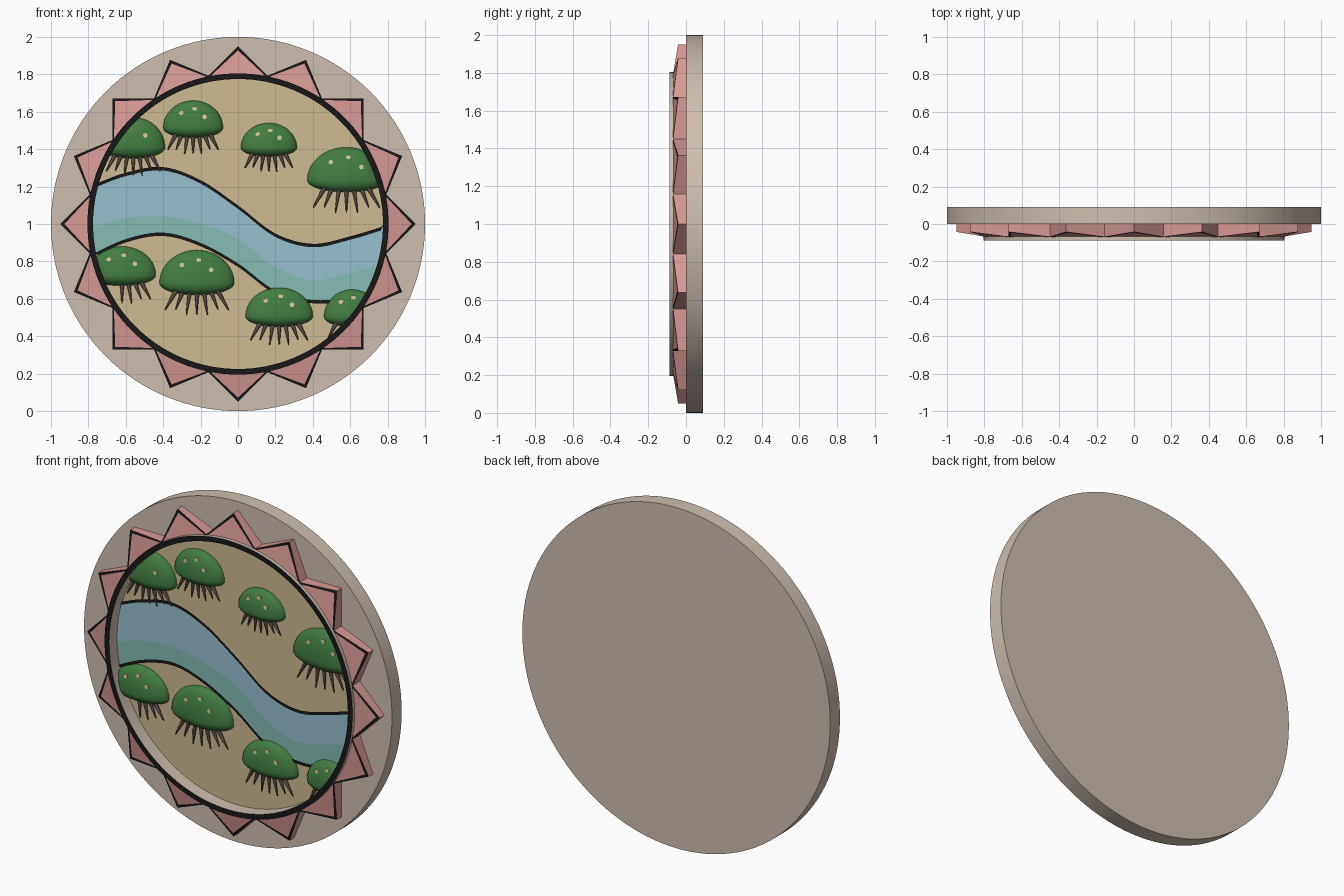
import bpy, bmesh, math
from mathutils import Matrix, Vector

if "Cube" in bpy.data.objects:
    bpy.data.objects.remove(bpy.data.objects["Cube"])

CENTRE = Vector((0, 0, 1))
INNER = 0.78          # radius of the recessed picture
SAND_Y = -0.01


def material(name, r, g, b):
    def lin(c):
        return (c / 255 / 12.92) if c < 11 else ((c / 255 + 0.055) / 1.055) ** 2.4
    colour = (lin(r), lin(g), lin(b), 1)
    m = bpy.data.materials.new(name)
    m.use_nodes = True
    m.diffuse_color = colour
    node = m.node_tree.nodes["Principled BSDF"]
    node.inputs["Base Color"].default_value = colour
    node.inputs["Roughness"].default_value = 0.8
    return m


STONE = material("stone_beige", 206, 191, 176)
SAND = material("sand", 205, 187, 146)
BLACK = material("outline_black", 24, 24, 24)
PINK = material("petal_pink", 216, 154, 150)
WATER = material("water_blue", 152, 193, 206)
TEAL = material("shallow_teal", 133, 188, 179)
GREEN = material("bush_green", 66, 124, 66)
BROWN = material("root_brown", 98, 82, 78)
CREAM = material("spot_cream", 222, 208, 160)


def finish(name, bm, mats, angle=None):
    mesh = bpy.data.meshes.new(name)
    bm.to_mesh(mesh)
    bm.free()
    obj = bpy.data.objects.new(name, mesh)
    bpy.context.collection.objects.link(obj)
    for m in mats:
        mesh.materials.append(m)
    if angle:
        bpy.ops.object.select_all(action='DESELECT')
        obj.select_set(True)
        bpy.context.view_layer.objects.active = obj
        bpy.ops.object.shade_smooth_by_angle(angle=math.radians(angle))
    return obj


def disc(bm, radius, front, back, centre=CENTRE, segments=128):
    place = Matrix.Translation((centre.x, (front + back) / 2, centre.z))
    bmesh.ops.create_cone(bm, cap_ends=True, segments=segments, radius1=radius,
                          radius2=radius, depth=back - front,
                          matrix=place @ Matrix.Rotation(math.pi / 2, 4, 'X'))


# Round back plate and sand floor
bm = bmesh.new()
disc(bm, 1, 0, 0.09)
finish("back_plate", bm, [STONE], 40)
bm = bmesh.new()
disc(bm, INNER + 0.01, SAND_Y, 0.01)
finish("sand_floor", bm, [SAND], 40)

# Raised ring with a black front face
bm = bmesh.new()
section = [(0.775, 0.005), (0.775, -0.088), (0.805, -0.088), (0.805, 0.005)]
verts = [bm.verts.new((r, y, 1)) for r, y in section]
edges = [bm.edges.new((verts[i], verts[(i + 1) % 4])) for i in range(4)]
bmesh.ops.spin(bm, geom=verts + edges, cent=CENTRE, axis=(0, 1, 0),
               angle=math.tau, steps=128, use_merge=True)
bmesh.ops.remove_doubles(bm, verts=bm.verts, dist=0.0001)
bmesh.ops.recalc_face_normals(bm, faces=bm.faces)
for f in bm.faces:
    f.material_index = int(f.normal.y < -0.9)
finish("picture_ring", bm, [STONE, BLACK], 40)

# Sixteen pointed petals, sloping down to the tip
for k in range(16):
    bm = bmesh.new()
    turn = Matrix.Translation(CENTRE) @ Matrix.Rotation(k * math.tau / 16, 4, 'Y')
    outline = [(0.785, -0.165, -0.07), (0.785, 0.165, -0.07), (0.95, 0, -0.042)]
    front = [bm.verts.new(turn @ Vector((r, y, t))) for r, t, y in outline]
    back = [bm.verts.new(turn @ Vector((r, 0.005, t))) for r, t, y in outline]
    face = bm.faces.new(front)
    bm.faces.new(back[::-1])
    for i in range(3):
        j = (i + 1) % 3
        bm.faces.new((front[j], front[i], back[i], back[j]))
    bmesh.ops.recalc_face_normals(bm, faces=bm.faces)
    rim = bmesh.ops.inset_region(bm, faces=[face], thickness=0.022, depth=0)
    for f in rim["faces"]:
        f.material_index = 1
    finish("petal_%02d" % (k + 1), bm, [PINK, BLACK])


# River: heights sampled every 0.2 across the picture
def smooth_line(points):
    def height(x):
        s = (x + 0.8) / 0.2
        i = max(0, min(len(points) - 2, int(s)))
        t = s - i
        b, c = points[i], points[i + 1]
        a = points[i - 1] if i else 2 * b - c
        d = points[i + 2] if i + 2 < len(points) else 2 * c - b
        return b + t / 2 * (c - a + t * (2 * a - 5 * b + 4 * c - d
                                         + t * (3 * (b - c) + d - a)))
    return height


bank_top = smooth_line([1.19, 1.265, 1.295, 1.225, 1.09, .94, .885, .925, .985])
shallows = smooth_line([.97, 1.03, 1.04, 1.0, .92, .77, .7, .74, .79])
bank_low = smooth_line([.82, .91, .945, .89, .78, .635, .585, .6, .65])


def strip(name, low, high, y, mat, steps=96):
    bm = bmesh.new()
    rows = []
    for i in range(steps + 1):
        x = INNER * (2 * i / steps - 1)
        lim = math.sqrt(max(0, INNER ** 2 - x * x))
        rows.append([bm.verts.new((x, y, max(1 - lim, min(1 + lim, h(x)))))
                     for h in (low, high)])
    for p, q in zip(rows, rows[1:]):
        bm.faces.new((p[0], q[0], q[1], p[1]))
    bmesh.ops.dissolve_degenerate(bm, dist=0.0001, edges=bm.edges)
    finish(name, bm, [mat])


strip("river_deep", shallows, bank_top, -0.015, WATER)
strip("river_shallow", bank_low, shallows, -0.015, TEAL)
for label, bank in (("upper", bank_top), ("lower", bank_low)):
    strip(label + "_bank_line", lambda x: bank(x) - 0.009,
          lambda x: bank(x) + 0.009, -0.02, BLACK)


# Bushes: a domed cap, cream spots and a fan of roots
def keep_inside(bm):
    for v in bm.verts:
        r = math.hypot(v.co.x, v.co.z - 1)
        if r > INNER:
            v.co.x *= INNER / r
            v.co.z = 1 + (v.co.z - 1) * INNER / r


def bush(number, x, half, top, bottom):
    waist = bottom + 0.27 * (top - bottom)
    depth = 0.06
    bm = bmesh.new()
    bmesh.ops.create_uvsphere(bm, u_segments=32, v_segments=20, radius=1)
    bmesh.ops.bisect_plane(bm, geom=bm.verts[:] + bm.edges[:] + bm.faces[:],
                           plane_co=(0, 0, 0), plane_no=(0, 1, 0), clear_outer=True)
    for v in bm.verts:
        tall = top - waist if v.co.z > 0 else waist - bottom
        v.co = (x + v.co.x * half, SAND_Y + v.co.y * depth, waist + v.co.z * tall)
    keep_inside(bm)
    finish("bush_%d" % number, bm, [GREEN], 60)

    bm = bmesh.new()
    for u, w in ((-0.4, 0.55), (0.05, 0.7), (0.38, 0.4)):
        px, pz = x + u * half, waist + w * (top - waist)
        if math.hypot(px, pz - 1) < INNER - 0.04:
            y = SAND_Y - depth * math.sqrt(1 - u * u - w * w)
            disc(bm, 0.013, y - 0.003, y + 0.006, Vector((px, 0, pz)), 8)
    finish("bush_%d_spots" % number, bm, [CREAM])

    bm = bmesh.new()
    for i in range(7):
        s = i / 3 - 1
        start = Vector((x + s * half * 0.55, -0.03, bottom + 0.025))
        end = Vector((x + s * half * 0.85, -0.022,
                      bottom - half * (0.6 - 0.2 * abs(s) - 0.08 * (i % 2))))
        way = end - start
        if math.hypot(end.x, end.z - 1) > INNER:
            continue
        place = (Matrix.Translation((start + end) / 2)
                 @ way.to_track_quat('Z', 'Y').to_matrix().to_4x4())
        bmesh.ops.create_cone(bm, cap_ends=True, segments=8, radius1=0.013,
                              radius2=0.003, depth=way.length, matrix=place)
    finish("bush_%d_roots" % number, bm, [BROWN], 50)


bushes = [(-.56, .17, 1.57, 1.35), (-.24, .16, 1.66, 1.46), (.165, .15, 1.54, 1.36),
          (.58, .21, 1.41, 1.17), (-.62, .18, .88, .67), (-.22, .2, .86, .62),
          (.22, .18, .66, .45), (.61, .15, .65, .45)]
for n, spec in enumerate(bushes, 1):
    bush(n, *spec)
